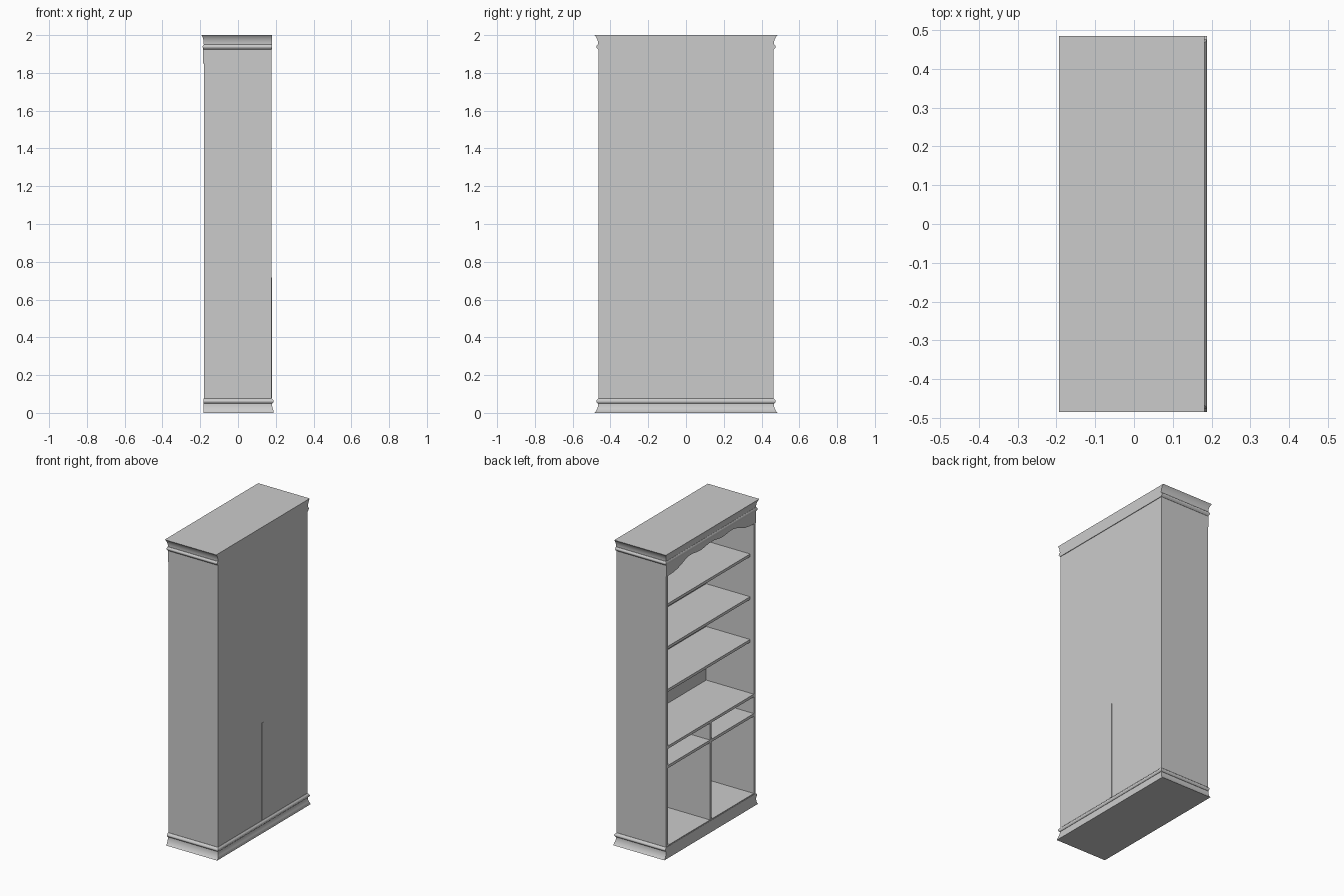
import bpy, bmesh, math

if "Cube" in bpy.data.objects:
    bpy.data.objects.remove(bpy.data.objects["Cube"])

FRONT, BACK, HALF_W = -0.18, 0.178, 0.463   # carcass limits (open front faces -x)
T = 0.018                                   # board thickness


def finish(name, bm, smooth=False):
    bmesh.ops.recalc_face_normals(bm, faces=bm.faces)
    me = bpy.data.meshes.new(name)
    bm.to_mesh(me)
    bm.free()
    ob = bpy.data.objects.new(name, me)
    bpy.context.collection.objects.link(ob)
    if smooth:
        bpy.ops.object.select_all(action='DESELECT')
        ob.select_set(True)
        bpy.context.view_layer.objects.active = ob
        bpy.ops.object.shade_smooth_by_angle(angle=math.radians(35))
    return ob


def board(name, x, y, z):
    bm = bmesh.new()
    bmesh.ops.create_cube(bm, size=1)
    for v in bm.verts:
        for i, (lo, hi) in enumerate((x, y, z)):
            v.co[i] = lo if v.co[i] < 0 else hi
    return finish(name, bm)


def moulding(name, profile, rect):
    """Loft rectangles: profile is (outset, z), rect(outset) -> x0, x1, half width."""
    bm = bmesh.new()
    rings = []
    for d, z in profile:
        x0, x1, w = rect(d)
        rings.append([bm.verts.new(p) for p in
                      ((x0, -w, z), (x1, -w, z), (x1, w, z), (x0, w, z))])
    for a, b in zip(rings, rings[1:]):
        for i in range(4):
            j = (i + 1) % 4
            bm.faces.new((a[i], a[j], b[j], b[i]))
    bm.faces.new(rings[0])
    bm.faces.new(rings[-1])
    return finish(name, bm, True)


# Shared moulding profile: (outset, distance from the outer end), cove then bead
N = 6
cove = [(0.002 + 0.019 * (1 - math.sin(i / N * math.pi / 2)),
         0.05 * (1 - math.cos(i / N * math.pi / 2)) * 0.4 + 0.03 * i / N)
        for i in range(N + 1)]
bead = [(0.004 + 0.008 * math.sin(i / N * math.pi), 0.05 + 0.024 * i / N)
        for i in range(N + 1)]
profile = cove + bead + [(0.001, 0.077)]

# Crown: moulded on front and both ends, flush at the back
moulding("crown", [(d, 2 - h) for d, h in profile],
         lambda d: (FRONT - 0.6 * d, BACK + 0.003, HALF_W + d))
# Base: moulded on back and both ends, flush at the front
moulding("base", [(d, h) for d, h in profile],
         lambda d: (FRONT - 0.002, BACK + min(d, 0.011) * 0.9, HALF_W + d))

# Carcass
for s, side in ((1, "left"), (-1, "right")):
    board(side + "_side", (FRONT, BACK),
          sorted((s * HALF_W, s * (HALF_W - T))), (0.07, 1.93))
inner = HALF_W - T
board("back_panel", (0.165, BACK - 0.001), (-inner, inner), (0.07, 1.93))
board("floor", (FRONT, 0.17), (-inner, inner), (0.065, 0.083))

# Upper shelves, set back from the front
for i in range(3):
    z = 1.075 + 0.28 * i
    board(f"shelf_{i + 1}", (-0.153, 0.166), (-inner, inner), (z - T / 2, z + T / 2))

# Lower compartments
board("counter_shelf", (FRONT, 0.166), (-inner, inner), (0.715, 0.733))
board("divider", (FRONT, BACK + 0.001), (-T / 2, T / 2), (0.08, 0.716))
for s, side in ((1, "left"), (-1, "right")):
    board(side + "_lower_shelf", (FRONT, 0.166),
          sorted((s * T / 2, s * inner)), (0.588, 0.606))

# Scalloped valance under the crown
bm = bmesh.new()
half = [(0.463, 1.85), (0.40, 1.852), (0.35, 1.86), (0.31, 1.873), (0.27, 1.889),
        (0.23, 1.898), (0.19, 1.898), (0.15, 1.892), (0.11, 1.889), (0.07, 1.894),
        (0.03, 1.901)]
outline = half + [(-y, z) for y, z in reversed(half)]
top = 1.94
low = [bm.verts.new((FRONT - 0.004, y, z)) for y, z in outline]
high = [bm.verts.new((FRONT - 0.004, y, top)) for y, z in outline]
faces = [bm.faces.new((low[i], low[i + 1], high[i + 1], high[i]))
         for i in range(len(low) - 1)]
ext = bmesh.ops.extrude_face_region(bm, geom=faces, use_keep_orig=True)
for v in ext["geom"]:
    if isinstance(v, bmesh.types.BMVert):
        v.co.x += 0.018
finish("valance", bm, True)
